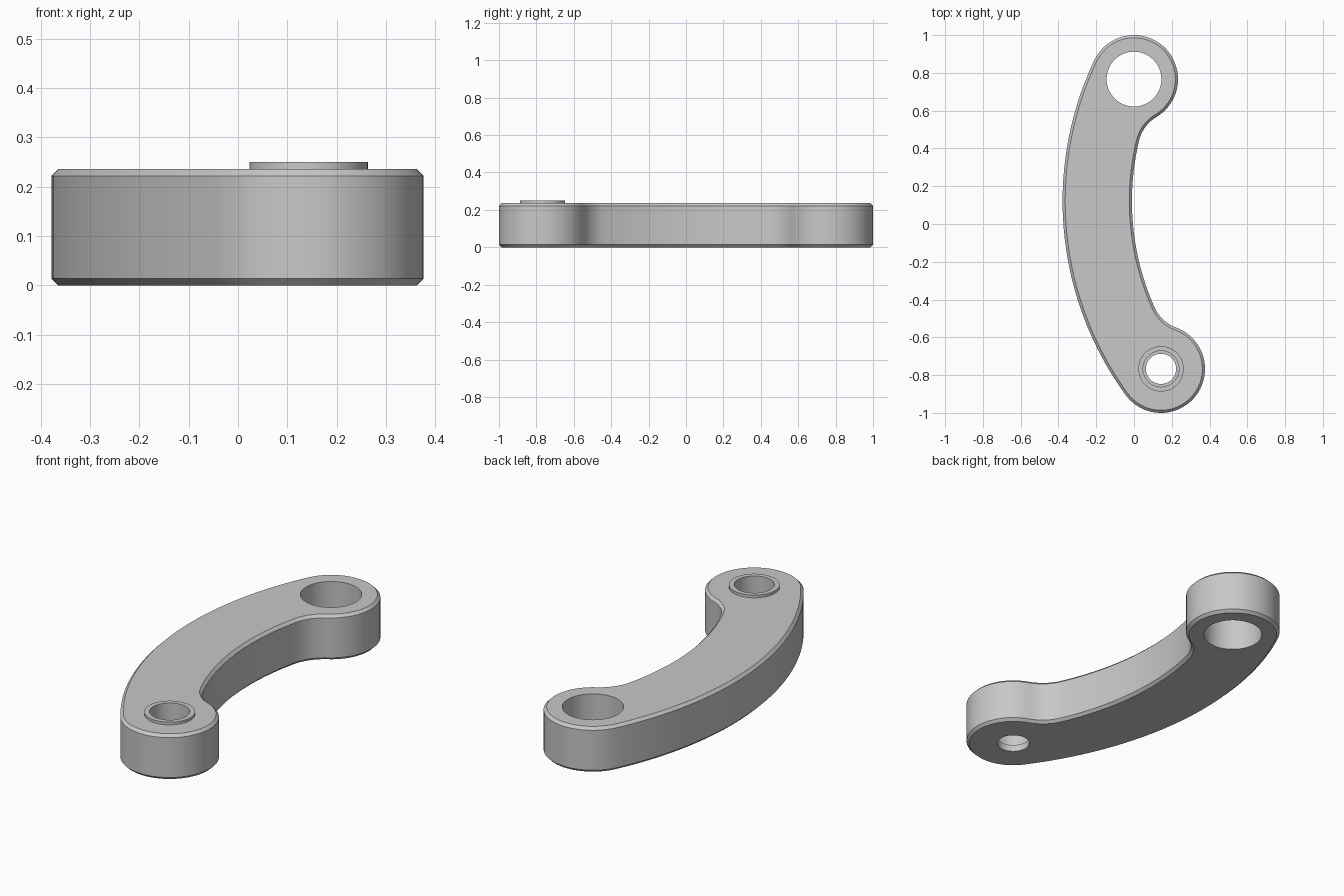
import bpy, bmesh, math
from mathutils import Vector

if "Cube" in bpy.data.objects:
    bpy.data.objects.remove(bpy.data.objects["Cube"])

# Main dimensions
TOP_EYE = Vector((0.0, 0.767))
LOW_EYE = Vector((0.143, -0.767))
ARC_C = Vector((1.366, 0.121))       # shared centre of both long arcs
EYE_R, FILLET, INNER_R = 0.233, 0.2, 1.377
HEIGHT, CHAMFER = 0.236, 0.014

grey = bpy.data.materials.new("plain grey")
grey.diffuse_color = (0.58, 0.58, 0.58, 1)
grey.use_nodes = True
grey.node_tree.nodes["Principled BSDF"].inputs["Base Color"].default_value = grey.diffuse_color


def angle(v):
    return math.atan2(v.y, v.x) % math.tau


def arc(c, r, a0, a1, n):
    """Points from a0 towards a1, leaving out the last one."""
    return [(c.x + r * math.cos(a0 + (a1 - a0) * i / n),
             c.y + r * math.sin(a0 + (a1 - a0) * i / n)) for i in range(n)]


def fillet_centre(eye, side):
    """Centre of the blend between an eye and the inner arc."""
    to_c = ARC_C - eye
    d, p, q = to_c.length, EYE_R + FILLET, INNER_R - FILLET
    a = angle(to_c) + side * math.acos((p * p + d * d - q * q) / (2 * p * d))
    return eye + Vector((math.cos(a), math.sin(a))) * p


def outline(c):
    """Closed outline of the arm, moved inward by c."""
    f1, f2 = fillet_centre(TOP_EYE, -1), fillet_centre(LOW_EYE, 1)
    outer_r = ((TOP_EYE - ARC_C).length + (LOW_EYE - ARC_C).length) / 2 + EYE_R
    t0, t1 = angle(f1 - TOP_EYE) - math.tau, angle(TOP_EYE - ARC_C)
    l0, l1 = angle(LOW_EYE - ARC_C), angle(f2 - LOW_EYE) + math.tau
    i0, i1 = angle(f2 - ARC_C), angle(f1 - ARC_C)
    return (arc(TOP_EYE, EYE_R - c, t0, t1, 40)
            + arc(ARC_C, outer_r - c, t1, l0, 40)
            + arc(LOW_EYE, EYE_R - c, l0, l1, 40)
            + arc(f2, FILLET + c, l1 - math.pi, i0, 12)
            + arc(ARC_C, INNER_R + c, i0, i1, 30)
            + arc(f1, FILLET + c, i1, t0 + math.pi, 12))


def circle(c, r):
    return arc(c, r, 0, math.tau, 64)


def loft(bm, levels):
    """Join successive (points, z) rings with quads and return the rings."""
    rings = [[bm.verts.new((x, y, z)) for x, y in pts] for pts, z in levels]
    for a, b in zip(rings, rings[1:]):
        for i in range(len(a)):
            j = (i + 1) % len(a)
            bm.faces.new((a[i], a[j], b[j], b[i]))
    return rings


def cap(bm, loops, up):
    """Flat face filling the first loop, with the others left as holes."""
    edges = []
    for ring in loops:
        for i, v in enumerate(ring):
            w = ring[(i + 1) % len(ring)]
            edges.append(bm.edges.get((v, w)) or bm.edges.new((v, w)))
    made = bmesh.ops.triangle_fill(bm, edges=edges, use_beauty=True,
                                   normal=(0, 0, up))["geom"]
    for f in made:
        if isinstance(f, bmesh.types.BMFace):
            f.normal_update()
            if f.normal.z * up < 0:
                f.normal_flip()


def finish(bm, name):
    mesh = bpy.data.meshes.new(name)
    bm.to_mesh(mesh)
    bm.free()
    mesh.materials.append(grey)
    ob = bpy.data.objects.new(name, mesh)
    bpy.context.collection.objects.link(ob)
    bpy.ops.object.select_all(action='DESELECT')
    bpy.context.view_layer.objects.active = ob
    ob.select_set(True)
    bpy.ops.object.shade_smooth_by_angle(angle=math.radians(30))


# Curved arm with chamfered rims and the large through hole
bm = bmesh.new()
side = loft(bm, [(outline(CHAMFER), 0), (outline(0), CHAMFER),
                 (outline(0), HEIGHT - CHAMFER), (outline(CHAMFER), HEIGHT)])
hole = loft(bm, [(circle(TOP_EYE, 0.145), HEIGHT), (circle(TOP_EYE, 0.145), 0)])
seat_top = loft(bm, [(circle(LOW_EYE, 0.12), HEIGHT)])
seat_low = loft(bm, [(circle(LOW_EYE, 0.08), 0)])
cap(bm, [side[-1], hole[0], seat_top[0]], 1)
cap(bm, [side[0], hole[-1], seat_low[0]], -1)
finish(bm, "curved_arm")

# Bushing: raised collar, wide bore and narrower lower bore
bm = bmesh.new()
loft(bm, [(circle(LOW_EYE, r), z) for r, z in
          ((0.12, HEIGHT), (0.12, 0.25), (0.095, 0.25),
           (0.095, 0.036), (0.08, 0.036), (0.08, 0))])
finish(bm, "bushing")
